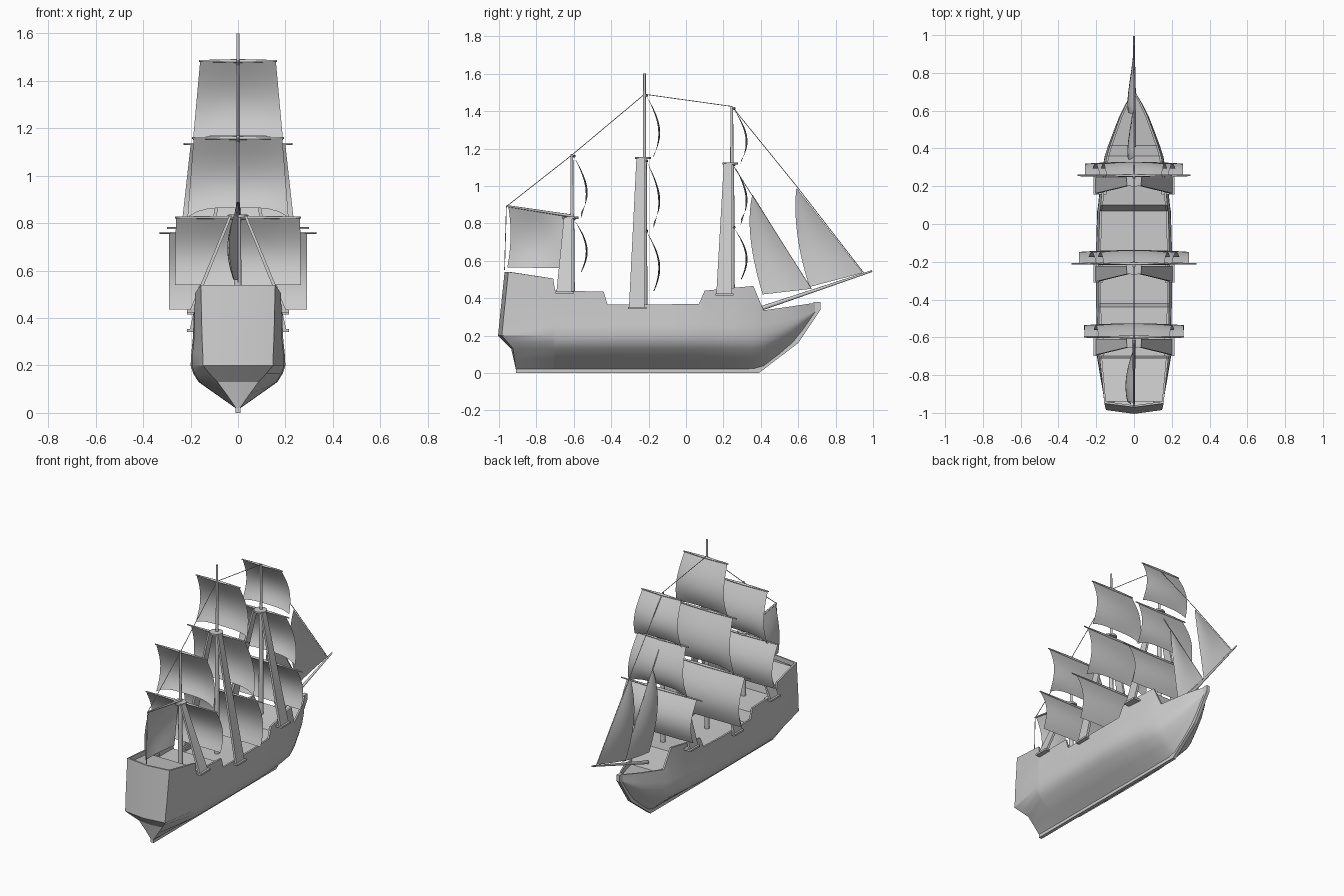
import bpy
import bmesh
import math
from mathutils import Vector

cube = bpy.data.objects.get("Cube")
if cube:
    bpy.data.objects.remove(cube)

grey = bpy.data.materials.new("plain_grey")
grey.use_nodes = True
grey.diffuse_color = (0.6, 0.6, 0.6, 1)
grey.node_tree.nodes["Principled BSDF"].inputs["Base Color"].default_value = (0.6, 0.6, 0.6, 1)


def finish(name, bm, angle=None, recalc=True):
    if recalc:
        bmesh.ops.recalc_face_normals(bm, faces=bm.faces)
    mesh = bpy.data.meshes.new(name)
    bm.to_mesh(mesh)
    bm.free()
    mesh.materials.append(grey)
    ob = bpy.data.objects.new(name, mesh)
    bpy.context.collection.objects.link(ob)
    if angle:
        bpy.ops.object.select_all(action='DESELECT')
        ob.select_set(True)
        bpy.context.view_layer.objects.active = ob
        bpy.ops.object.shade_smooth_by_angle(angle=math.radians(angle))
    return ob


def rod(name, a, b, r1, r2=None, sides=8):
    """Tapered round bar between two points."""
    a, b = Vector(a), Vector(b)
    bm = bmesh.new()
    bmesh.ops.create_cone(bm, cap_ends=True, segments=sides, radius1=r1,
                          radius2=r1 if r2 is None else r2, depth=(b - a).length)
    rot = (b - a).to_track_quat('Z', 'Y').to_matrix()
    for v in bm.verts:
        v.co = rot @ v.co + (a + b) / 2
    return finish(name, bm, 50)


def surface(name, point, n=10):
    """Smooth sheet sampled from point(u, v)."""
    bm = bmesh.new()
    g = [[bm.verts.new(point(i / n, j / n)) for j in range(n + 1)] for i in range(n + 1)]
    for i in range(n):
        for j in range(n):
            bm.faces.new((g[i][j], g[i + 1][j], g[i + 1][j + 1], g[i][j + 1]))
    bmesh.ops.remove_doubles(bm, verts=bm.verts, dist=0.0001)
    return finish(name, bm, 60)


def prism(name, lower, upper):
    """Solid between two quads."""
    bm = bmesh.new()
    lo, up = [bm.verts.new(p) for p in lower], [bm.verts.new(p) for p in upper]
    bm.faces.new(lo)
    bm.faces.new(up)
    for i in range(4):
        k = (i + 1) % 4
        bm.faces.new((lo[i], lo[k], up[k], up[i]))
    return finish(name, bm)


def rect(x0, x1, y0, y1, z):
    return [(x0, y0, z), (x1, y0, z), (x1, y1, z), (x0, y1, z)]


# Hull: stations of (y, half width, rail height, keel height)
STATIONS = [(-0.95, .165, .54, .02), (-0.71, .195, .505, .02), (-0.70, .195, .44, .02),
            (-0.44, .2, .435, .02), (-0.42, .2, .367, .02), (-0.1, .2, .367, .02),
            (.07, .195, .37, .02), (.10, .19, .44, .02), (.25, .175, .455, .02),
            (.36, .155, .465, .02), (.415, .137, .335, .035), (.50, .105, .347, .1),
            (.57, .078, .357, .16), (.63, .048, .366, .235), (.69, .012, .375, .32)]
ROWS = [(.02, .05), (.075, .44), (.13, .83), (.165, .94), (.2, 1), (.25, .985), (.32, .95)]
STERN_Y = [-.91, -.917, -.925, -.955, -.985, -.98, -.973, -.95, -.94, -.94]


def half_section(k):
    y, w, rail, keel = STATIONS[k]
    pts = [(max(w * f, .008), keel + (z - .02) * (.335 - keel) / .315) for z, f in ROWS]
    top = w * .93
    inner = max(top - .012, .002)
    pts += [(top, rail), (inner, rail), (inner, rail - .03)]
    if k == 0:
        thin = [.05, .28, .52, .72, .9, .9, .92, .95, .9, .9]
        pts = [(w * f, p[1]) for f, p in zip(thin, pts)]
        return [(x, yy, z) for (x, z), yy in zip(pts, STERN_Y)]
    return [(x, y, z) for x, z in pts]


bm = bmesh.new()
loops = []
for k in range(len(STATIONS)):
    half = half_section(k)
    left = [bm.verts.new(p) for p in half]
    right = [bm.verts.new((-x, y, z)) for x, y, z in half]
    loops.append(left + right[::-1])
for a, b in zip(loops, loops[1:]):
    for i in range(len(a)):
        k = (i + 1) % len(a)
        bm.faces.new((a[i], a[k], b[k], b[i]))
bm.faces.new(loops[-1][:8] + loops[-1][-8:])
# Stern panel, folded along the centre line
centre = [bm.verts.new((0, v.co.y - .02 * min(1, i / 4), v.co.z)) for i, v in enumerate(loops[0][:10])]
for i in range(9):
    for side in (loops[0][:10], loops[0][:9:-1]):
        bm.faces.new((side[i], side[i + 1], centre[i + 1], centre[i]))
finish("hull", bm, 28)

# Keel and stem in one flat strip
outer = [(-.91, 0), (.39, 0), (.6, .16), (.72, .34), (.72, .38)]
inside = [(-.91, .03), (.38, .03), (.56, .17), (.68, .33), (.68, .378)]
bm = bmesh.new()
grid = [[bm.verts.new((s * .011, y, z)) for y, z in line]
        for s, line in ((-1, outer), (1, outer), (1, inside), (-1, inside))]
for i in range(4):
    for j in range(4):
        a, b = grid[j], grid[(j + 1) % 4]
        bm.faces.new((a[i], a[i + 1], b[i + 1], b[i]))
for e in (0, 4):
    bm.faces.new([line[e] for line in grid])
finish("keel", bm)


def square_sail(name, y, top, bottom, w_top, w_bot, yard, arch):
    """Billowing sail hung from a yard, with an arched foot."""
    def point(u, v):
        s = 2 * u - 1
        z = top + (bottom - top) * v + arch * v ** 3 * (1 - s ** 4)
        belly = .065 * math.sin(math.pi * v * .86) * (.85 + .15 * (1 - s * s))
        return (s * (w_top + (w_bot - w_top) * v), y + belly + .012 * v, z)
    surface(name + "_sail", point)
    for s in (-1, 1):
        rod(name + "_yard", (0, y, top + .004), (s * yard, y, top + .004), .008, .004)


# Masts: y, foot, platform height, top, channel height, half width at channel, sails
MASTS = [
    ("mizzen", -.61, .40, .83, 1.17, .43, .18,
     [(1.155, .825, .187, .213, .195, .04), (.82, .54, .262, .265, .265, 0)]),
    ("main", -.222, .33, 1.15, 1.6, .347, .185,
     [(1.48, 1.15, .16, .19, .165, .02), (1.13, .77, .2, .24, .23, .04),
      (.755, .437, .29, .29, .33, 0)]),
    ("fore", .245, .41, 1.12, 1.425, .42, .165,
     [(1.41, 1.12, .145, .175, .15, .02), (1.11, .79, .18, .22, .2, .04),
      (.775, .50, .26, .26, .3, 0)]),
]
for name, y, foot, plat, top, chan, w, sails in MASTS:
    rod(name + "_lower_mast", (0, y, foot), (0, y, plat), .016, .012, 12)
    rod(name + "_upper_mast", (0, y, plat), (0, y, top), .009, .007, 10)
    rod(name + "_platform", (0, y - .008, plat - .006), (0, y - .008, plat + .006), .042, sides=10)
    for part, (t, b, wt, wb, yd, arch) in zip(("lower", "middle", "upper"), reversed(sails)):
        square_sail(name + "_" + part, y + .012, t, b, wt, wb, yd, arch)
    # Shroud panels rise from a ledge on each side to the platform
    for s, side in ((1, "left"), (-1, "right")):
        prism(f"{name}_{side}_ledge", rect(s * (w - .02), s * .215, y - .088, y + .01, chan - .006),
              rect(s * (w - .02), s * .215, y - .088, y + .01, chan + .006))
        prism(f"{name}_{side}_shroud", rect(s * .188, s * .204, y - .083, y, chan),
              rect(s * .026, s * .038, y - .043, y, plat))


def fore_aft_sail(name, head, tack, peak, middle, clew, swell, spread):
    """Sail between a straight edge and a curved edge, swollen to one side."""
    head, tack, peak, middle, clew = map(Vector, (head, tack, peak, middle, clew))
    control = 2 * middle - (peak + clew) / 2

    def point(u, v):
        luff = head.lerp(tack, v)
        leech = peak.lerp(control, v).lerp(control.lerp(clew, v), v)
        p = luff.lerp(leech, u)
        return (-swell * math.sin(math.pi * v * .85) * math.sin(math.pi * u * spread), p.x, p.y)
    surface(name, point)


fore_aft_sail("inner_jib", (.355, .955), (.67, .45), (.355, .955), (.345, .72), (.41, .42), .035, .6)
fore_aft_sail("outer_jib", (.59, .99), (.945, .535), (.59, .99), (.595, .74), (.66, .46), .035, .6)
fore_aft_sail("spanker", (-.63, .845), (-.675, .56), (-.95, .89), (-.938, .73), (-.955, .565), .045, .7)

# Bowsprit and gaff
rod("bowsprit", (0, .41, .348), (0, .995, .545), .012, .005, 10)
rod("gaff", (0, -.60, .838), (0, -.96, .893), .008, .005)

# Rigging lines
stay = [(-.97, .55), (-.96, .89), (-.61, 1.165), (-.222, 1.49), (.245, 1.425), (.59, 1.0), (.95, .535)]
for a, b in list(zip(stay, stay[1:])) + [((.245, 1.12), (.67, .45))]:
    rod("stay_line", (0, *a), (0, *b), .0022, sides=5)
